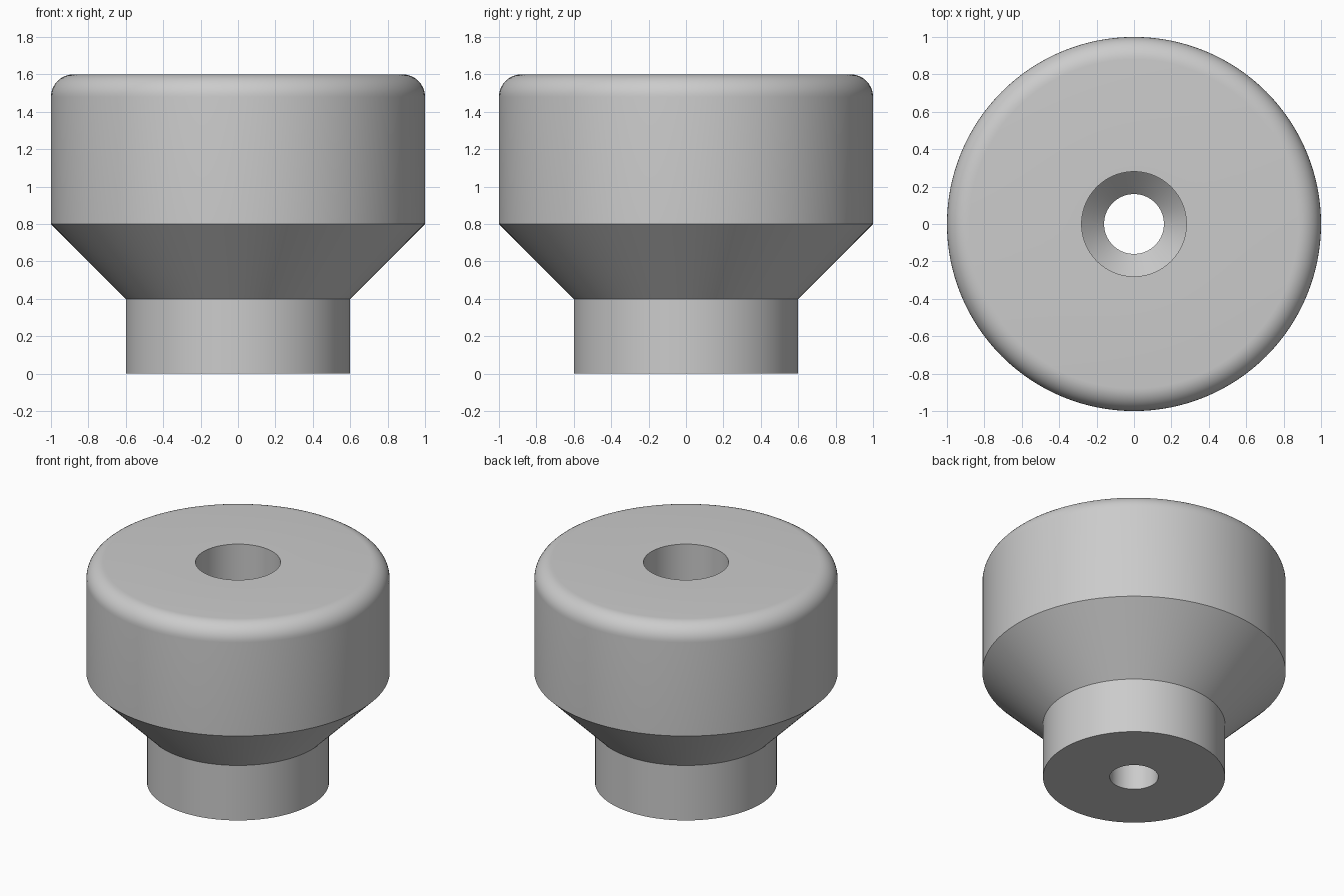
import bpy, bmesh
from math import sin, cos, pi, radians

cube = bpy.data.objects.get("Cube")
if cube:
    bpy.data.objects.remove(cube, do_unlink=True)

SIDES = 128
FILLET = 0.12
FILLET_STEPS = 10

# Material
grey = bpy.data.materials.new("light grey")
grey.use_nodes = True
colour = (0.6, 0.6, 0.6, 1.0)
grey.diffuse_color = colour
grey.node_tree.nodes["Principled BSDF"].inputs["Base Color"].default_value = colour

# Closed half section (radius, height): neck, flared cone, rounded head, recessed screw hole
outside = [(0.16, 0), (0.6, 0), (0.6, 0.4), (1, 0.8)]
rounded_rim = []
for i in range(FILLET_STEPS + 1):
    a = pi / 2 * i / FILLET_STEPS
    rounded_rim.append((1 - FILLET + FILLET * cos(a), 1.6 - FILLET + FILLET * sin(a)))
screw_hole = [(0.28, 1.6), (0.28, 0.52), (0.16, 0.4)]
profile = outside + rounded_rim + screw_hole

# Revolve the section around the vertical axis
bm = bmesh.new()
verts = [bm.verts.new((r, 0, z)) for r, z in profile]
edges = [bm.edges.new((v, verts[(i + 1) % len(verts)])) for i, v in enumerate(verts)]
bmesh.ops.spin(bm, geom=verts + edges, cent=(0, 0, 0), axis=(0, 0, 1),
               angle=2 * pi, steps=SIDES, use_merge=True)
bmesh.ops.remove_doubles(bm, verts=bm.verts[:], dist=0.0001)
bmesh.ops.recalc_face_normals(bm, faces=bm.faces[:])
mesh = bpy.data.meshes.new("stepped_foot")
bm.to_mesh(mesh)
bm.free()
mesh.materials.append(grey)

foot = bpy.data.objects.new("stepped_foot", mesh)
bpy.context.collection.objects.link(foot)

# Smooth round walls, crisp steps
bpy.ops.object.select_all(action="DESELECT")
foot.select_set(True)
bpy.context.view_layer.objects.active = foot
bpy.ops.object.shade_smooth_by_angle(angle=radians(30))
